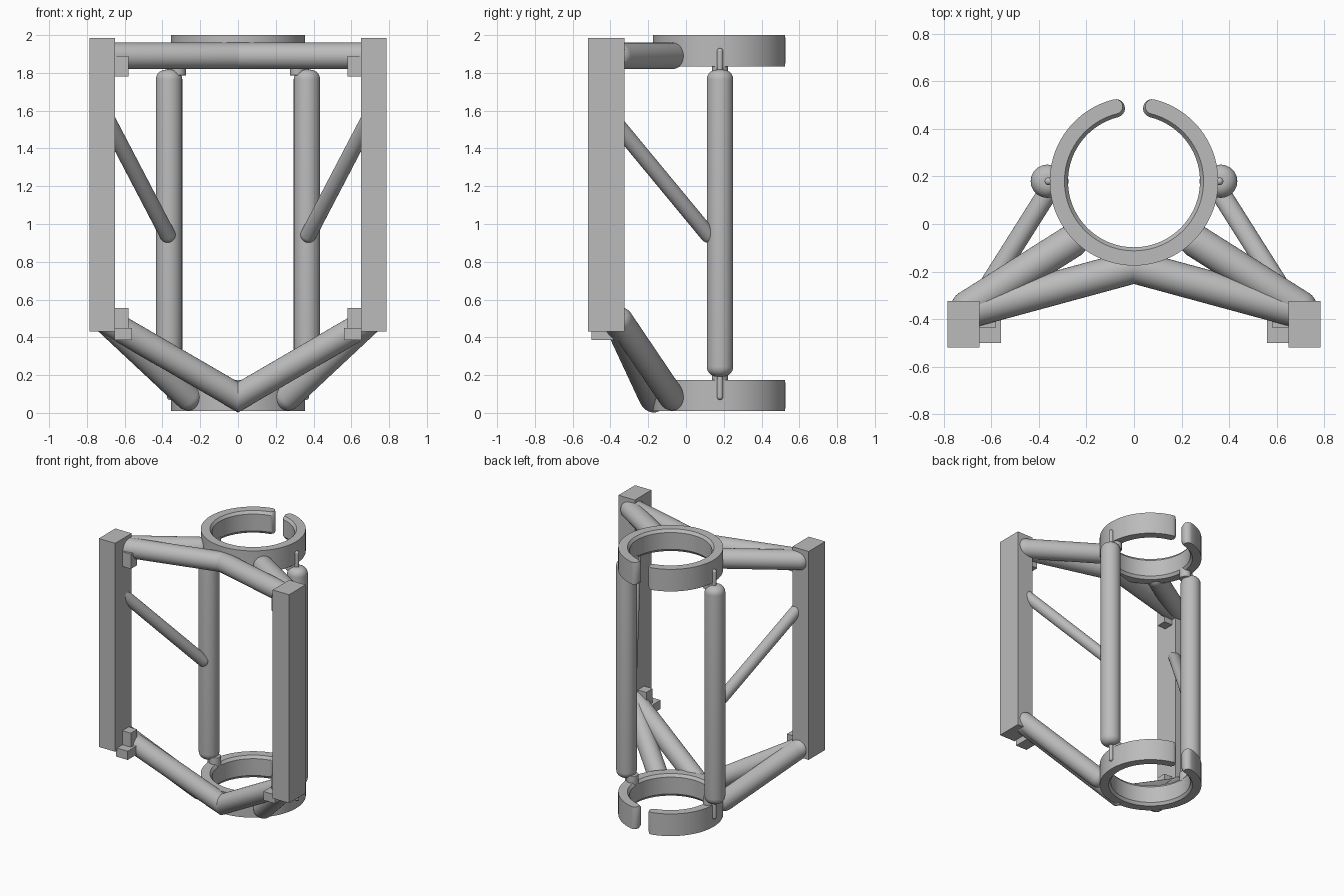
import bpy, bmesh, math
from mathutils import Vector

if "Cube" in bpy.data.objects:
    bpy.data.objects.remove(bpy.data.objects["Cube"])

grey = bpy.data.materials.new("plain_grey")
grey.diffuse_color = (0.5, 0.5, 0.5, 1)
grey.use_nodes = True
grey.node_tree.nodes["Principled BSDF"].inputs["Base Color"].default_value = grey.diffuse_color
CENTRE_Y = 0.18
SIDES = 32


def finish(name, bm, mirror=True):
    """Turn a bmesh into a shaded object, optionally mirrored across x."""
    bmesh.ops.remove_doubles(bm, verts=bm.verts, dist=1e-5)
    bmesh.ops.recalc_face_normals(bm, faces=bm.faces)
    mesh = bpy.data.meshes.new(name)
    bm.to_mesh(mesh)
    bm.free()
    mesh.materials.append(grey)
    ob = bpy.data.objects.new(name, mesh)
    bpy.context.collection.objects.link(ob)
    bpy.ops.object.select_all(action='DESELECT')
    ob.select_set(True)
    bpy.context.view_layer.objects.active = ob
    bpy.ops.object.shade_smooth_by_angle(angle=math.radians(30))
    if mirror:
        mod = ob.modifiers.new("mirror", 'MIRROR')
        mod.use_mirror_merge = False
    return ob


def loft(bm, loops):
    """Skin closed loops of equal length and cap both ends."""
    rows = [[bm.verts.new(p) for p in loop] for loop in loops]
    n = len(rows[0])
    for a, b in zip(rows, rows[1:]):
        for i in range(n):
            j = (i + 1) % n
            bm.faces.new((a[i], a[j], b[j], b[i]))
    bm.faces.new(rows[0][::-1])
    bm.faces.new(rows[-1])


def tube(name, start, end, r, rounding=None, cut=False):
    """Rod from start to end with rounded ends beyond both points."""
    a, b = Vector(start), Vector(end)
    e = r if rounding is None else rounding
    axis = (b - a).normalized()
    u = axis.orthogonal().normalized()
    v = axis.cross(u)
    arc = [k * math.pi / 16 for k in range(9)]
    prof = [(a - axis * e * math.cos(t), r - e + e * math.sin(t)) for t in arc]
    prof += [(b + axis * e * math.cos(t), r - e + e * math.sin(t)) for t in arc[::-1]]
    angles = [2 * math.pi * i / SIDES for i in range(SIDES)]
    bm = bmesh.new()
    # tiny pole radius keeps the end caps valid
    loft(bm, [[c + (u * math.cos(t) + v * math.sin(t)) * max(q, 0.0005) for t in angles]
              for c, q in prof])
    if cut:
        bmesh.ops.bisect_plane(bm, geom=bm.verts[:] + bm.edges[:] + bm.faces[:],
                               plane_co=(0, 0, 0), plane_no=(1, 0, 0), clear_inner=True)
    return finish(name, bm)


def box(name, x, y, z):
    bm = bmesh.new()
    loft(bm, [[(x[0], y[0], h), (x[1], y[0], h), (x[1], y[1], h), (x[0], y[1], h)] for h in z])
    return finish(name, bm)


def ring_outline(inner, z, outer=0.355, gap=math.radians(14)):
    """C-shaped outline, open at the back, with half-round tips."""
    mid, half = (outer + inner) / 2, (outer - inner) / 2
    n = 72
    span = 2 * math.pi - 2 * gap
    pts = []
    for i in range(n + 1):
        t = gap + span * i / n
        pts.append((outer * math.sin(t), outer * math.cos(t)))
    for tip, side in ((2 * math.pi - gap, 1), (gap, -1)):
        radial = Vector((math.sin(tip), math.cos(tip)))
        along = Vector((math.cos(tip), -math.sin(tip))) * side
        for k in range(1, 10):
            t = math.pi * k / 10
            pts.append(radial * (mid + side * half * math.cos(t)) + along * half * math.sin(t))
        if side == 1:
            for i in range(n + 1):
                t = 2 * math.pi - gap - span * i / n
                pts.append((inner * math.sin(t), inner * math.cos(t)))
    return [(p[0], p[1] + CENTRE_Y, z) for p in pts]


# Open clamp rings with a chamfered inner lip
for name, z0, z1 in (("lower_ring", 0.01, 0.175), ("upper_ring", 1.835, 2.0)):
    bm = bmesh.new()
    loft(bm, [ring_outline(0.293, z0), ring_outline(0.278, z0 + 0.02),
              ring_outline(0.278, z1 - 0.02), ring_outline(0.293, z1)])
    finish(name, bm, mirror=False)

# Square front posts
box("front_post", (0.65, 0.785), (-0.52, -0.325), (0.43, 1.985))

# Arms from the posts to the rings: a front V and a side pair, at each end
for level, z_post, z_ring in (("lower", 0.49, 0.083), ("upper", 1.89, 1.89)):
    a, b = Vector((0.70, -0.37, z_post)), Vector((0, -0.18, z_ring))
    tube(level + "_front_arm", a, b + (b - a) * 0.3, 0.07, cut=True)
    tube(level + "_side_arm", (0.70, -0.35, z_post), (0.265, -0.075, z_ring), 0.07)

# Upright tubes beside the rings
tube("upright_tube", (0.365, CENTRE_Y, 0.245), (0.365, CENTRE_Y, 1.765), 0.07, 0.052)

# Pins joining the uprights to the rings
for level, collar, tip in (("lower", (0.15, 0.22), (0.085, 0.22)),
                           ("upper", (1.79, 1.86), (1.79, 1.915))):
    tube(level + "_collar", (0.335, CENTRE_Y, collar[0]), (0.335, CENTRE_Y, collar[1]),
         0.042, 0.004).scale = (0.94, 1, 1)
    tube(level + "_pin", (0.36, CENTRE_Y, tip[0]), (0.36, CENTRE_Y, tip[1]), 0.016)

# Diagonal braces
tube("diagonal_brace", (0.69, -0.385, 1.55), (0.373, 0.117, 0.943), 0.042)

# Small blocks on the inner faces of the posts
box("lower_foot_block", (0.56, 0.655), (-0.50, -0.385), (0.385, 0.45))
box("lower_block", (0.58, 0.655), (-0.435, -0.36), (0.45, 0.555))
box("upper_block", (0.58, 0.655), (-0.435, -0.36), (1.78, 1.89))
